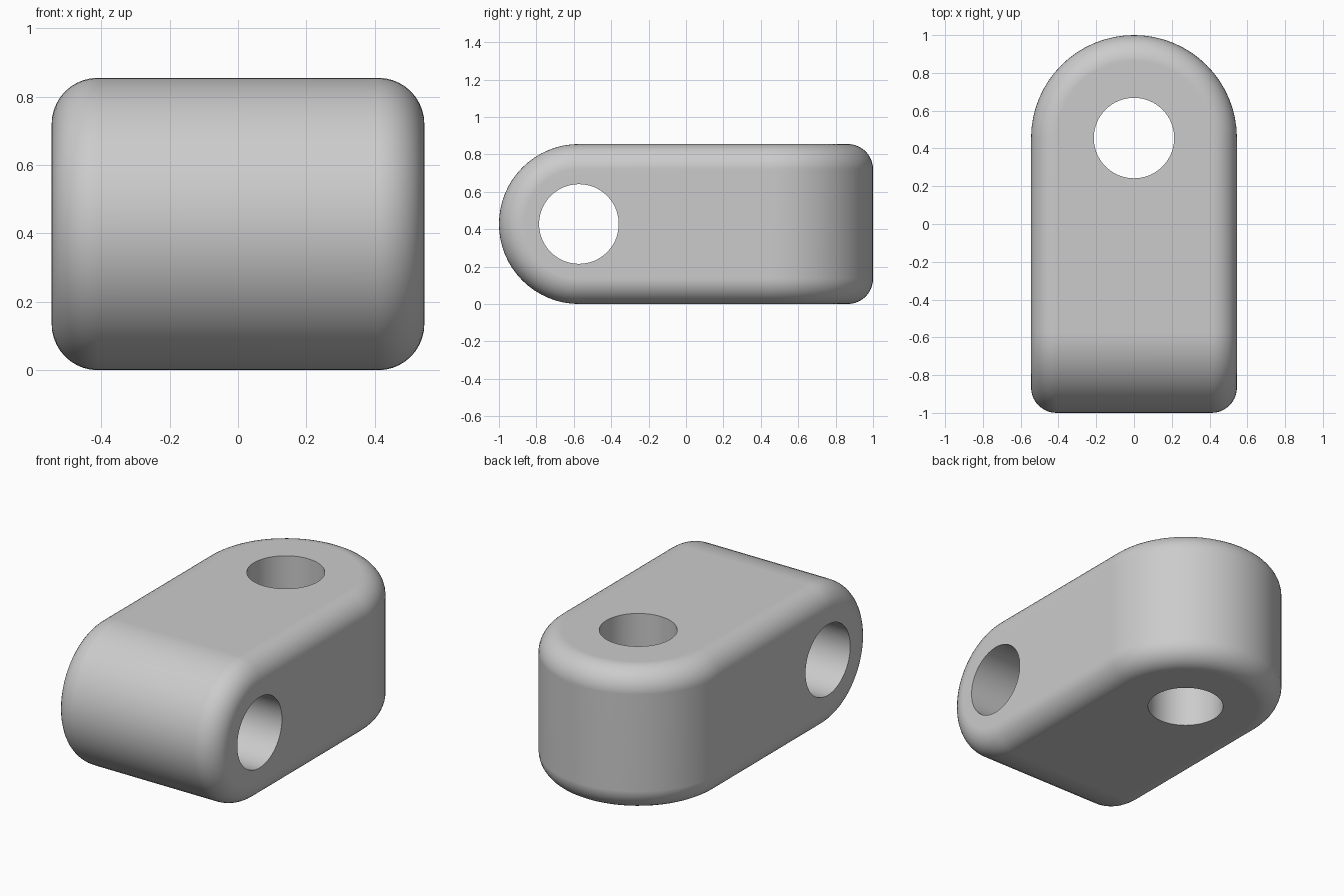
import bpy, bmesh
from math import pi, sin, cos, radians
from mathutils import Vector

cube = bpy.data.objects.get("Cube")
if cube:
    bpy.data.objects.remove(cube, do_unlink=True)

HALF_W, HALF_H, FILLET = 0.545, 0.4275, 0.135
FRONT_Y, BACK_Y = HALF_H - 1, 1 - HALF_W
HOLE_R = 0.213
CORNER_STEPS, ARC_STEPS = 10, 32

grey = bpy.data.materials.new("light grey")
grey.use_nodes = True
colour = (0.6, 0.6, 0.6, 1)
grey.diffuse_color = colour
grey.node_tree.nodes["Principled BSDF"].inputs["Base Color"].default_value = colour


def quarter():
    """Rounded quarter section from mid side to mid top, as (x, z)."""
    arc = [(HALF_W - FILLET + FILLET * cos(a), HALF_H - FILLET + FILLET * sin(a))
           for a in (i * pi / 2 / CORNER_STEPS for i in range(CORNER_STEPS + 1))]
    return [(HALF_W, 0)] + arc + [(0, HALF_H)]


def add_wire(bm, points, y, closed=False):
    verts = [bm.verts.new((x, y, z + HALF_H)) for x, z in points]
    pairs = list(zip(verts, verts[1:]))
    if closed:
        pairs.append((verts[-1], verts[0]))
    return verts + [bm.edges.new(p) for p in pairs]


def make_object(name, bm):
    mesh = bpy.data.meshes.new(name)
    bm.to_mesh(mesh)
    bm.free()
    mesh.materials.append(grey)
    obj = bpy.data.objects.new(name, mesh)
    bpy.context.collection.objects.link(obj)
    return obj


q = quarter()
top_half = q + [(-x, z) for x, z in reversed(q[:-1])]
right_half = [(x, -z) for x, z in reversed(q)] + q[1:]
ring = top_half + [(x, -z) for x, z in reversed(top_half[1:-1])]

# Rounded front end, rounded back end and straight middle
bm = bmesh.new()
bmesh.ops.spin(bm, geom=add_wire(bm, top_half, FRONT_Y), cent=(0, FRONT_Y, HALF_H),
               axis=(1, 0, 0), angle=pi, steps=ARC_STEPS)
bmesh.ops.spin(bm, geom=add_wire(bm, right_half, BACK_Y), cent=(0, BACK_Y, HALF_H),
               axis=(0, 0, 1), angle=pi, steps=ARC_STEPS)
wire = add_wire(bm, ring, FRONT_Y, closed=True)
sides = bmesh.ops.extrude_edge_only(bm, edges=wire[len(ring):])["geom"]
bmesh.ops.translate(bm, vec=(0, BACK_Y - FRONT_Y, 0),
                    verts=[g for g in sides if isinstance(g, bmesh.types.BMVert)])
bmesh.ops.remove_doubles(bm, verts=bm.verts[:], dist=0.0005)
bmesh.ops.dissolve_limit(bm, angle_limit=radians(0.2), verts=bm.verts[:], edges=bm.edges[:])
bmesh.ops.recalc_face_normals(bm, faces=bm.faces[:])
body = make_object("link_body", bm)


# Round holes through the side and through the top
def hole_cutter(name, location, axis):
    bm = bmesh.new()
    bmesh.ops.create_cone(bm, cap_ends=True, segments=64, radius1=HOLE_R,
                          radius2=HOLE_R, depth=2)
    cutter = make_object(name, bm)
    cutter.location = location
    cutter.rotation_euler = Vector(axis).to_track_quat('Z', 'Y').to_euler()
    cutter.hide_render = True
    return cutter


bpy.ops.object.select_all(action='DESELECT')
bpy.context.view_layer.objects.active = body
body.select_set(True)
for name, y, axis in (("side_hole_cutter", FRONT_Y, (1, 0, 0)),
                      ("top_hole_cutter", BACK_Y, (0, 0, 1))):
    cutter = hole_cutter(name, (0, y, HALF_H), axis)
    cut = body.modifiers.new(name, 'BOOLEAN')
    cut.operation, cut.solver, cut.object = 'DIFFERENCE', 'EXACT', cutter
    bpy.ops.object.modifier_apply(modifier=cut.name)
    bpy.data.objects.remove(cutter, do_unlink=True)

# Smooth fillets with crisp hole rims and flat faces
bpy.ops.object.shade_smooth_by_angle(angle=radians(35))
weighted = body.modifiers.new("flat_face_normals", 'WEIGHTED_NORMAL')
weighted.keep_sharp = True
